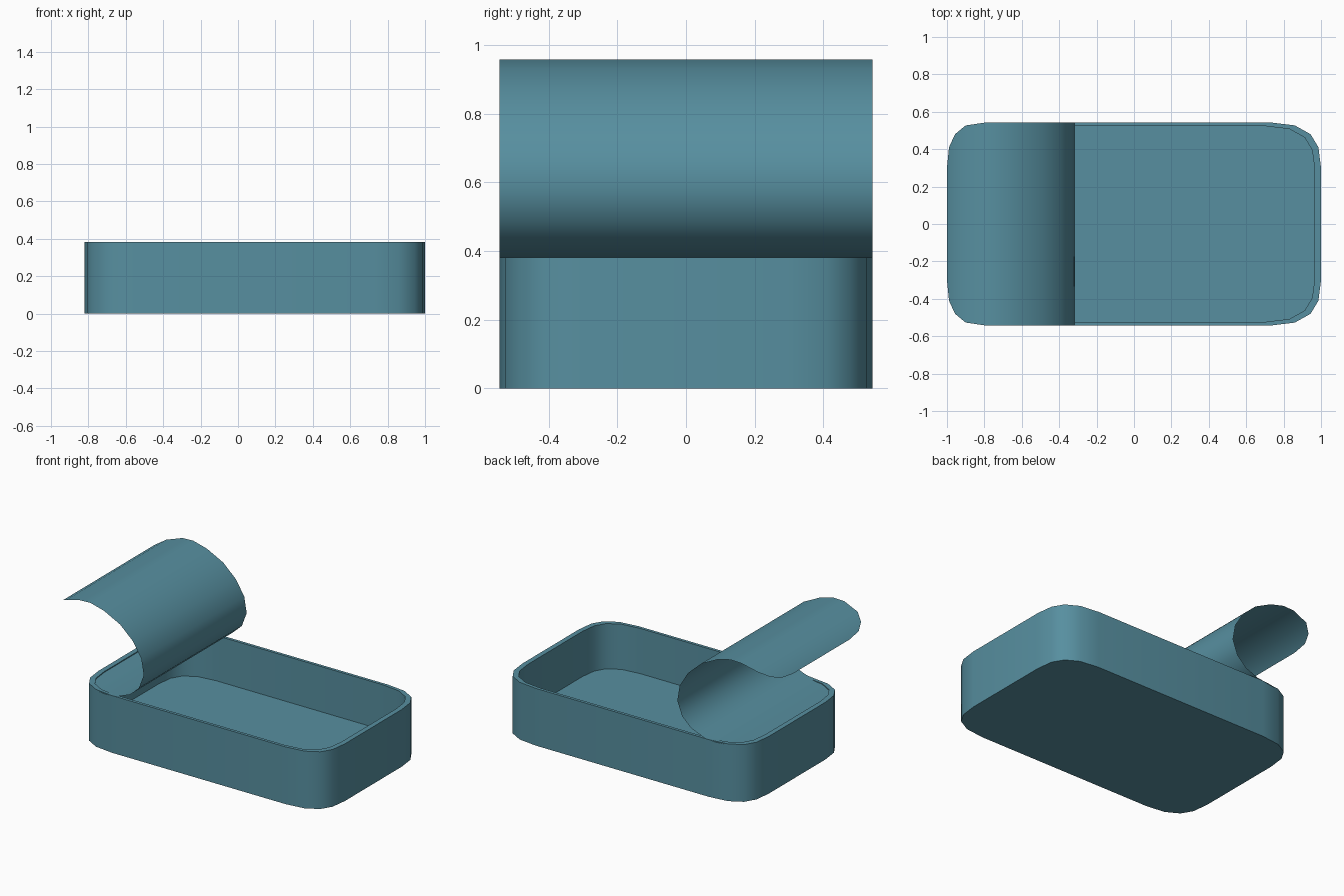
import bpy, bmesh

if "Cube" in bpy.data.objects:
    bpy.data.objects.remove(bpy.data.objects["Cube"])

CX = 0.09            # centre of the can body
HALF_L, HALF_W = 0.91, 0.543
CORNER = [(1.0, 0.30), (0.986, 0.41), (0.944, 0.48), (0.86, 0.527), (0.73, HALF_W)]

teal = bpy.data.materials.new("teal")
teal.diffuse_color = (0.095, 0.275, 0.35, 1)
teal.use_nodes = True
teal.node_tree.nodes["Principled BSDF"].inputs["Base Color"].default_value = teal.diffuse_color


def outline(scale):
    """Rounded rectangle, counter-clockwise, from one corner mirrored round."""
    q = [((x - CX) * scale, y * scale) for x, y in CORNER]
    pts = q + [(-x, y) for x, y in reversed(q)]
    pts += [(-x, -y) for x, y in q] + [(x, -y) for x, y in reversed(q)]
    return [(CX + x, y) for x, y in pts]


def finish(name, bm):
    mesh = bpy.data.meshes.new(name)
    bm.to_mesh(mesh)
    bm.free()
    mesh.materials.append(teal)
    obj = bpy.data.objects.new(name, mesh)
    bpy.context.collection.objects.link(obj)
    bpy.ops.object.select_all(action='DESELECT')
    obj.select_set(True)
    bpy.context.view_layer.objects.active = obj
    bpy.ops.object.shade_smooth_by_angle(angle=0.7)
    return obj


# Can body: base, outer wall, rim, inner wall, floor
bm = bmesh.new()
rings = [[bm.verts.new((x, y, z)) for x, y in outline(s)]
         for s, z in [(1, 0), (1, 0.382), (0.963, 0.382), (0.963, 0.08)]]
for a, b in zip(rings, rings[1:]):
    for i in range(len(a)):
        j = (i + 1) % len(a)
        bm.faces.new((a[i], a[j], b[j], b[i]))
bm.faces.new(list(reversed(rings[0])))
bm.faces.new(rings[-1])
finish("can_body", bm)

# Peeled lid: thin sheet, profile rows of (x, z, half width)
LID = [(-0.815, 0.376, 0.30), (-0.80, 0.376, 0.41), (-0.76, 0.376, 0.475),
       (-0.68, 0.376, 0.525), (-0.60, 0.378, HALF_W), (-0.51, 0.387, HALF_W),
       (-0.42, 0.422, HALF_W), (-0.352, 0.485, HALF_W), (-0.316, 0.58, HALF_W),
       (-0.334, 0.685, HALF_W), (-0.395, 0.785, HALF_W), (-0.49, 0.872, HALF_W),
       (-0.61, 0.932, HALF_W), (-0.71, 0.958, HALF_W), (-0.79, 0.955, HALF_W),
       (-0.90, 0.920, 0.527), (-0.957, 0.886, 0.48), (-0.989, 0.860, 0.41),
       (-1.0, 0.850, 0.30)]
bm = bmesh.new()
rows = [[bm.verts.new((x, w * t, z)) for t in (-1, 1)] for x, z, w in LID]
for a, b in zip(rows, rows[1:]):
    bm.faces.new((a[0], b[0], b[1], a[1]))
finish("peeled_lid", bm)
